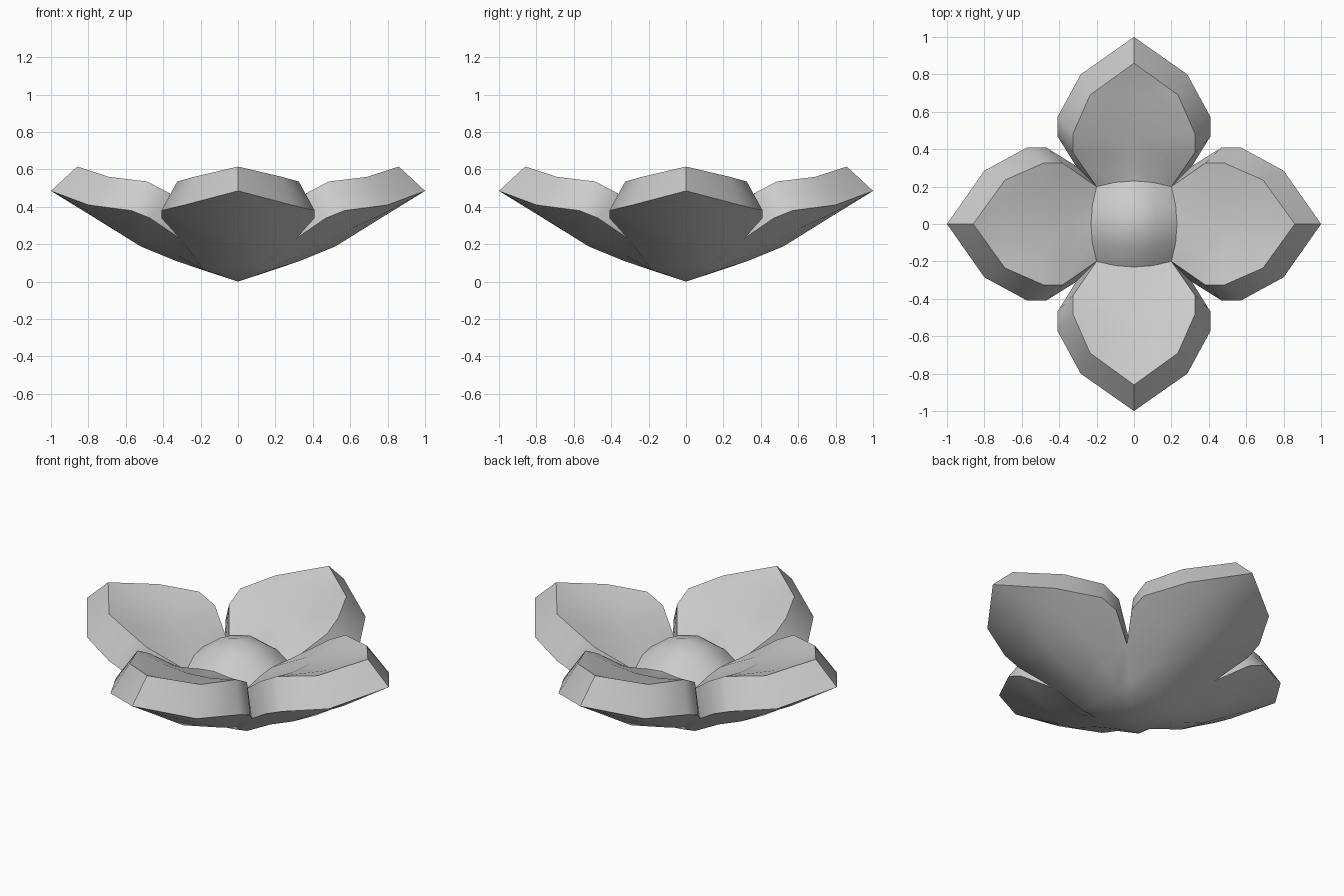
import bpy, bmesh, math
from mathutils import Matrix, Vector

if "Cube" in bpy.data.objects:
    bpy.data.objects.remove(bpy.data.objects["Cube"])

# Petal stations: (edge reach, edge half width, edge z, midline reach, midline z)
OUTER = [(0, 0, 0, 0, 0),
         (.20, .20, .085, .20, .066),
         (.31, .31, .23, .33, .11),
         (.47, .41, .34, .52, .188),
         (.57, .41, .38, .62, .25),
         (.80, .285, .41, .80, .362),
         (1, 0, .485, 1, .485)]
INNER = [(.20, .20, .34, .23, .40),
         (.38, .325, .48, .36, .425),
         (.485, .325, .535, .48, .485),
         (.69, .235, .56, .69, .545),
         (.86, 0, .615, .86, .615)]
STEPS = [-1, -.5, 0, .5, 1]

bm = bmesh.new()


def row(station):
    er, ew, ez, cr, cz = station
    return [Vector((cr + (er - cr) * t * t, ew * t, cz + (ez - cz) * t * t))
            for t in STEPS]


def face(points, turn):
    unique = []
    for p in points:
        if all((p - q).length > 1e-5 for q in unique):
            unique.append(p)
    if len(unique) > 2:
        bm.faces.new([bm.verts.new(turn @ p) for p in unique])


def sheet(rows, turn):
    for a, b in zip(rows, rows[1:]):
        for i in range(len(a) - 1):
            face([a[i], b[i], b[i + 1], a[i + 1]], turn)


# Four thick cupped petals: outer skin, inner skin and bevelled rim
outer = [row(s) for s in OUTER]
inner = [row(s) for s in INNER]
for k in range(4):
    turn = Matrix.Rotation(k * math.pi / 2, 3, 'Z')
    sheet(outer, turn)
    sheet(inner, turn)
    for side in (0, -1):
        sheet(list(zip([r[side] for r in outer[2:]],
                       [r[side] for r in inner])), turn)

# Rounded square dome in the middle
dome = [[Vector((.23 * u * (1 - .13 * v * v), .23 * v * (1 - .13 * u * u),
                 .51 - .11 * (u * u + v * v) + .05 * u * u * v * v))
         for v in STEPS] for u in STEPS]
sheet(dome, Matrix.Identity(3))

bmesh.ops.remove_doubles(bm, verts=bm.verts, dist=.002)
bmesh.ops.recalc_face_normals(bm, faces=bm.faces)
mesh = bpy.data.meshes.new("flower")
bm.to_mesh(mesh)
bm.free()
flower = bpy.data.objects.new("flower", mesh)
bpy.context.collection.objects.link(flower)
bpy.context.view_layer.objects.active = flower
flower.select_set(True)
bpy.ops.object.shade_smooth_by_angle(angle=math.radians(35))
